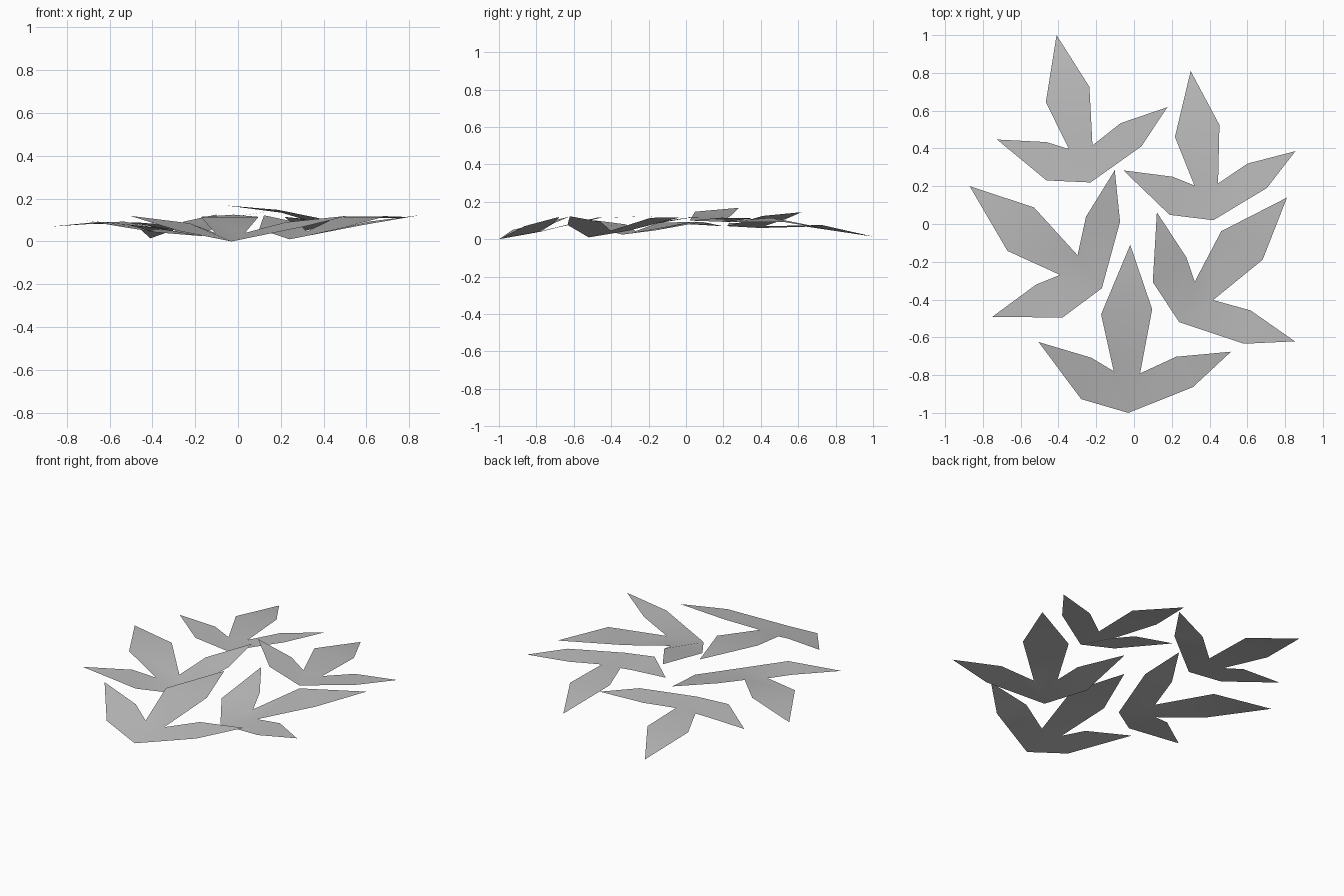
import bpy
import bmesh
from mathutils import Vector

cube = bpy.data.objects.get("Cube")
if cube:
    bpy.data.objects.remove(cube, do_unlink=True)

# Single grey leaf colour
grey = bpy.data.materials.new("leaf_grey")
grey.use_nodes = True
colour = (0.5, 0.5, 0.5, 1.0)
grey.diffuse_color = colour
grey.node_tree.nodes["Principled BSDF"].inputs["Base Color"].default_value = colour

# One three-lobed leaf: sideways offset, distance along the midrib, upward bend
LEAF_POINTS = {
    "base": (0, 0, 0),
    "right_outer": (.34, .14, .07),
    "right_tip": (.54, .33, .12),
    "right_inner": (.25, .3, .09),
    "right_notch": (.06, .21, .04),
    "centre_right": (.12, .55, .115),
    "centre_tip": (0, .89, .125),
    "centre_left": (-.15, .52, .115),
    "left_notch": (-.08, .22, .04),
    "left_inner": (-.2, .29, .085),
    "left_tip": (-.48, .37, .12),
    "left_outer": (-.25, .07, .05),
}

# Each lobe is a broad panel and a pointed end, joined at the base
LEAF_FACES = [
    ("base", "right_outer", "right_inner", "right_notch"),
    ("right_outer", "right_tip", "right_inner"),
    ("base", "right_notch", "left_notch"),
    ("right_notch", "centre_right", "centre_left", "left_notch"),
    ("centre_right", "centre_tip", "centre_left"),
    ("base", "left_notch", "left_inner", "left_outer"),
    ("left_outer", "left_inner", "left_tip"),
]


def make_leaf(name, base, tip, height, pitch, roll):
    """Lay the leaf from base to tip, tilted along and across its midrib."""
    base = Vector(base)
    midrib = Vector(tip) - base
    size = midrib.length / LEAF_POINTS["centre_tip"][1]
    along = midrib.normalized()
    across = Vector((along.y, -along.x))

    bm = bmesh.new()
    verts = {}
    for key, (side, forward, bend) in LEAF_POINTS.items():
        flat = base + (across * side + along * forward) * size
        z = height + (bend + pitch * forward + roll * side) * size
        verts[key] = bm.verts.new((flat.x, flat.y, z))
    for corners in LEAF_FACES:
        face = bm.faces.new([verts[key] for key in corners])
        face.smooth = True

    mesh = bpy.data.meshes.new(name)
    bm.to_mesh(mesh)
    bm.free()
    mesh.materials.append(grey)
    leaf = bpy.data.objects.new(name, mesh)
    bpy.context.collection.objects.link(leaf)
    return leaf


# Five leaves scattered over the ground
make_leaf("front_leaf", (-.03, -1), (-.02, -.11), 0, 0, 0)
make_leaf("front_left_leaf", (.24, -.52), (.81, .14), .01, -.015, 0)
make_leaf("front_right_leaf", (-.17, -.34), (-.87, .2), .025, -.09, .02)
make_leaf("back_left_leaf", (.42, .02), (.3, .81), .1, -.21, -.07)
make_leaf("back_right_leaf", (-.23, .22), (-.41, 1), .07, -.21, .06)
